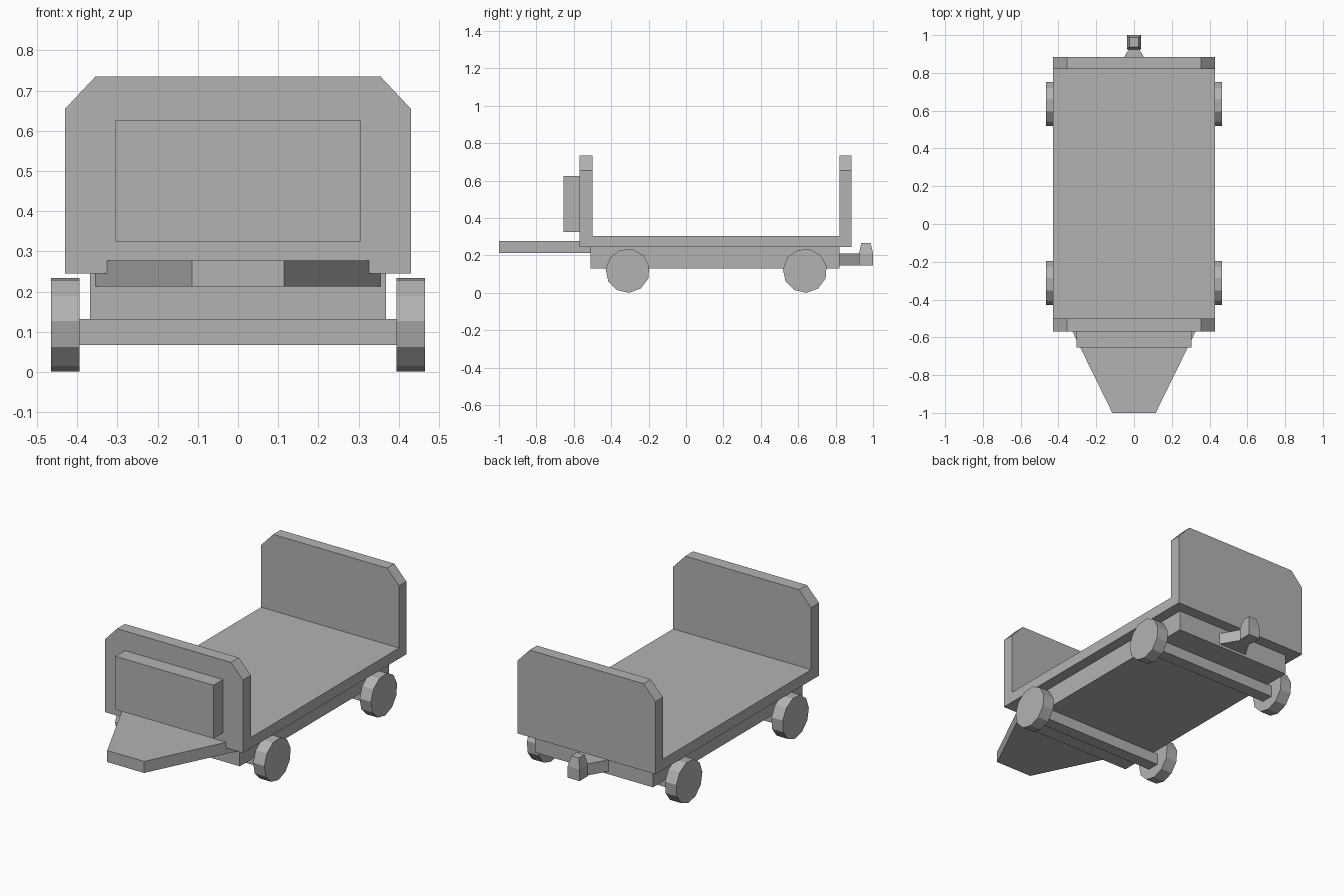
import bpy
import bmesh
from math import radians, cos, sin

cube = bpy.data.objects.get("Cube")
if cube:
    bpy.data.objects.remove(cube)

grey = bpy.data.materials.new("plain grey")
grey.use_nodes = True
colour = (0.45, 0.45, 0.45, 1)
grey.diffuse_color = colour
grey.node_tree.nodes["Principled BSDF"].inputs["Base Color"].default_value = colour


def loft(name, rings):
    """Solid joining rings of points, capped at both ends."""
    bm = bmesh.new()
    loops = [[bm.verts.new(p) for p in ring] for ring in rings]
    n = len(loops[0])
    bm.faces.new(loops[0])
    bm.faces.new(loops[-1])
    for a, b in zip(loops, loops[1:]):
        for i in range(n):
            j = (i + 1) % n
            bm.faces.new((a[i], a[j], b[j], b[i]))
    bmesh.ops.recalc_face_normals(bm, faces=bm.faces)
    mesh = bpy.data.meshes.new(name)
    bm.to_mesh(mesh)
    bm.free()
    mesh.materials.append(grey)
    obj = bpy.data.objects.new(name, mesh)
    bpy.context.collection.objects.link(obj)
    return obj


def extrude(name, profile, axis, start, end):
    """Extrude a 2D profile along axis 0, 1 or 2."""
    def ring(d):
        return [p[:axis] + (d,) + p[axis:] for p in profile]
    return loft(name, [ring(start), ring(end)])


def mirrored(half):
    """Complete a right-half outline across x = 0."""
    return half + [(-x, v) for x, v in reversed(half)]


def block(name, half_x, y0, y1, z0, z1):
    return extrude(name, mirrored([(half_x, z0), (half_x, z1)]), 1, y0, y1)


# Bed, chassis and front panel
block("bed_deck", 0.43, -0.50, 0.82, 0.245, 0.305)
block("chassis", 0.368, -0.51, 0.82, 0.13, 0.245)
block("front_panel", 0.305, -0.655, -0.57, 0.325, 0.625)

# End boards with cut upper corners
board = mirrored([(0.43, 0.245), (0.43, 0.655), (0.355, 0.735)])
extrude("front_board", board, 1, -0.57, -0.50)
extrude("rear_board", board, 1, 0.82, 0.885)

# Tapered front platform
platform = mirrored([(0.115, -1.0), (0.355, -0.51)])
extrude("front_platform", platform, 2, 0.212, 0.277)

# Axles and eleven-sided wheels
RADIUS = 0.118
for end, y in (("front", -0.312), ("rear", 0.636)):
    block(end + "_axle", 0.4, y - 0.035, y + 0.035, 0.067, 0.132)
    angles = [radians(-94 + i * 360 / 11) for i in range(11)]
    rim = [(y - RADIUS * cos(a), RADIUS + RADIUS * sin(a)) for a in angles]
    for side, s in (("left", 1), ("right", -1)):
        extrude(f"{end}_{side}_wheel", rim, 0, s * 0.395, s * 0.465)

# Rear hitch: tapered arm and upright post
arm = mirrored([(0.09, 0.82), (0.025, 0.93)])
extrude("hitch_arm", arm, 2, 0.145, 0.21)


def rectangle(half, y0, y1, z):
    return [(-half, y0, z), (half, y0, z), (half, y1, z), (-half, y1, z)]


loft("hitch_post", [rectangle(0.037, 0.925, 1.0, 0.145),
                    rectangle(0.037, 0.925, 1.0, 0.21),
                    rectangle(0.024, 0.937, 0.987, 0.267)])
